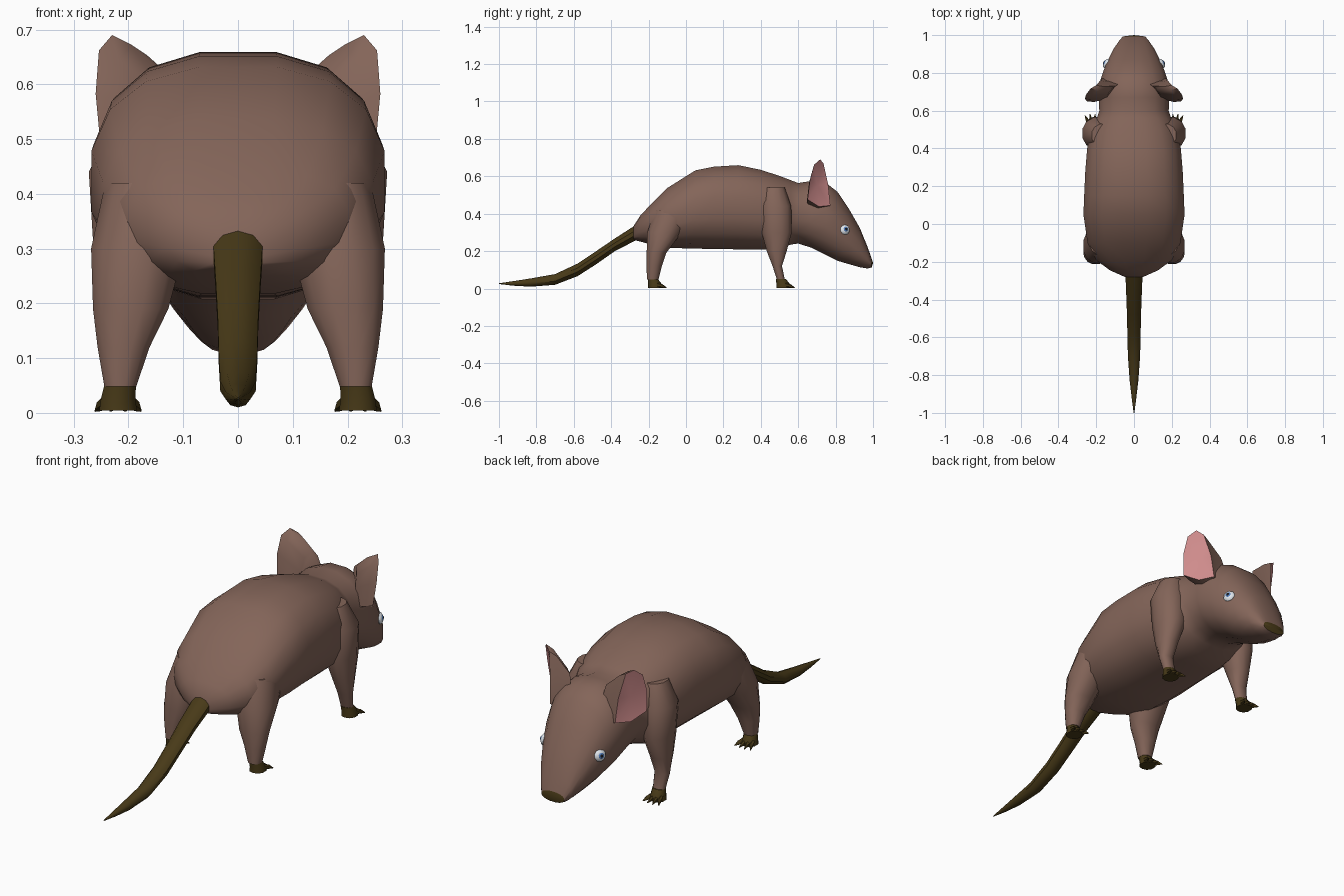
import bpy, bmesh, math
from mathutils import Vector

if "Cube" in bpy.data.objects:
    bpy.data.objects.remove(bpy.data.objects["Cube"])


def material(name, rgb):
    m = bpy.data.materials.new(name)
    m.diffuse_color = (*rgb, 1)
    m.use_nodes = True
    m.node_tree.nodes["Principled BSDF"].inputs["Base Color"].default_value = m.diffuse_color
    return m


FUR = material("fur", (0.23, 0.13, 0.10))
SKIN = material("dark_skin", (0.065, 0.042, 0.009))
PINK = material("ear_pink", (0.62, 0.26, 0.26))
WHITE = material("eye_white", (0.75, 0.8, 0.85))
BLUE = material("iris_blue", (0.08, 0.2, 0.5))
BLACK = material("pupil_black", (0.01, 0.01, 0.01))


def superellipse(n, p):
    """Unit cross-section, p = 2 is round and higher is boxier."""
    pts = []
    for i in range(n):
        a = 2 * math.pi * (i + 0.5) / n
        c, s = math.cos(a), math.sin(a)
        pts.append((math.copysign(abs(c) ** (2 / p), c), math.copysign(abs(s) ** (2 / p), s)))
    return pts


def finish(bm, name, mats, mirror=False, angle=40):
    bmesh.ops.recalc_face_normals(bm, faces=bm.faces)
    me = bpy.data.meshes.new(name)
    bm.to_mesh(me)
    bm.free()
    ob = bpy.data.objects.new(name, me)
    bpy.context.collection.objects.link(ob)
    for m in mats:
        me.materials.append(m)
    bpy.ops.object.select_all(action='DESELECT')
    ob.select_set(True)
    bpy.context.view_layer.objects.active = ob
    bpy.ops.object.shade_smooth_by_angle(angle=math.radians(angle))
    if mirror:
        ob.modifiers.new("mirror", 'MIRROR').use_mirror_merge = False
    return ob


def skin(bm, rings):
    """Bridge point rings into a closed tube and return the end caps."""
    rows = [[bm.verts.new(p) for p in r] for r in rings]
    n = len(rows[0])
    for a, b in zip(rows, rows[1:]):
        for i in range(n):
            j = (i + 1) % n
            bm.faces.new((a[i], a[j], b[j], b[i]))
    return bm.faces.new(rows[0]), bm.faces.new(rows[-1])


def along_y(stations, n, shape):
    """Stations: y, top, bottom, half width, boxiness."""
    return [[(w * u, y, (t + b) / 2 + (t - b) / 2 * v) for u, v in superellipse(n, shape(y))]
            for y, t, b, w in stations]


def along_z(stations, n):
    """Stations: x, y, z, x radius, y radius."""
    return [[(x + rx * u, y + ry * v, z) for u, v in superellipse(n, 2.2)]
            for x, y, z, rx, ry in stations]


# Body and head in one loft, with the dark nose as the end cap
body = [(-.28, .335, .26, .05), (-.245, .39, .25, .13), (-.19, .45, .235, .205),
        (-.1, .54, .215, .25), (.05, .635, .21, .272), (.15, .655, .208, .268),
        (.28, .663, .206, .262), (.4, .638, .204, .252), (.5, .605, .21, .23),
        (.56, .582, .232, .2), (.6, .567, .238, .187), (.67, .578, .215, .19),
        (.75, .567, .175, .185), (.81, .52, .145, .165), (.87, .43, .128, .14),
        (.93, .325, .112, .108), (.97, .225, .106, .08), (.993, .16, .112, .06)]
bm = bmesh.new()
nose = skin(bm, along_y(body, 16, lambda y: 2.45 if y < .58 else 2.2))[1]
nose.material_index = 1
tip = bmesh.ops.poke(bm, faces=[nose])
for v in tip['verts']:
    v.co.y = 1.0
finish(bm, "body_and_head", [FUR, SKIN])

# Tail
tail = [(-.26, .345, .262, .048), (-.38, .268, .2, .043), (-.48, .2, .13, .039),
        (-.58, .133, .066, .037), (-.7, .077, .02, .034), (-.83, .054, .01, .024),
        (-.92, .04, .015, .013), (-1, .028, .024, .002)]
bm = bmesh.new()
skin(bm, along_y(tail, 10, lambda y: 2))
finish(bm, "tail", [SKIN])

# Legs, left and right by mirroring
legs = {
    "front_leg": [(.215, .507, .048, .029, .022), (.218, .488, .12, .036, .026),
                  (.212, .485, .2, .047, .055), (.2, .485, .3, .066, .083),
                  (.193, .48, .44, .082, .085), (.165, .47, .54, .06, .06)],
    "hind_leg": [(.215, -.178, .048, .03, .032), (.209, -.17, .12, .049, .042),
                 (.196, -.158, .19, .071, .054), (.183, -.115, .3, .088, .095),
                 (.165, -.06, .42, .08, .11)]}
for name, rings in legs.items():
    bm = bmesh.new()
    skin(bm, along_z(rings, 12))
    finish(bm, name + "s", [FUR], True)

# Paws with four pointed toes each
for name, x, y in (("front_paws", .219, .507), ("hind_paws", .219, -.178)):
    bm = bmesh.new()
    skin(bm, along_z([(x - .004, y, .052, .03, .026), (x, y + .012, .025, .033, .036),
                      (x, y + .014, .004, .036, .038)], 10))
    for k in range(4):
        s = (k - 1.5) / 1.5
        length = .078 - .01 * abs(s)
        skin(bm, [[(x + s * f + r * u, y + d, max(.002, h + 1.2 * r * v))
                   for u, v in superellipse(6, 2)]
                  for d, f, r, h in ((.02, .022, .011, .02), (.05, .031, .009, .014),
                                     (length, .041, .002, .004))])
    finish(bm, name, [SKIN], True)

# Ears: pink dished face, fur shell tapering back into the head
rim = [Vector(p) for p in ((.25, .65, .476), (.21, .711, .438), (.17, .772, .444),
                           (.178, .76, .556), (.2, .735, .67), (.23, .717, .69),
                           (.254, .685, .662), (.26, .663, .583))]
mid = sum(rim, Vector()) / len(rim)
shell = [[mid + (p - mid) * k + Vector(off) for p in rim]
         for k, off in ((1, (0, 0, 0)), (.97, (-.035, -.006, -.014)), (.8, (-.11, 0, -.06)))]
bm = bmesh.new()
face = skin(bm, shell)[0]
face.material_index = 1
dish = bmesh.ops.poke(bm, faces=[face])
for v in dish['verts']:
    v.co += Vector((-.014, -.012, 0))
finish(bm, "ears", [FUR, PINK], True, 50)

# Eyes: nested flattened balls facing outwards
aim = Vector((.88, .42, .2)).normalized()
turn = aim.to_track_quat('Z', 'Y').to_matrix().to_4x4()
for name, mat, r, depth, out in (("eye_whites", WHITE, .028, .014, 0),
                                 ("irises", BLUE, .016, .008, .008),
                                 ("pupils", BLACK, .008, .004, .0135)):
    bm = bmesh.new()
    bmesh.ops.create_uvsphere(bm, u_segments=10, v_segments=6, radius=1)
    for v in bm.verts:
        v.co = Vector((.146, .85, .315)) + aim * out + turn @ Vector((v.co.x * r, v.co.y * r, v.co.z * depth))
    finish(bm, name, [mat], True)
